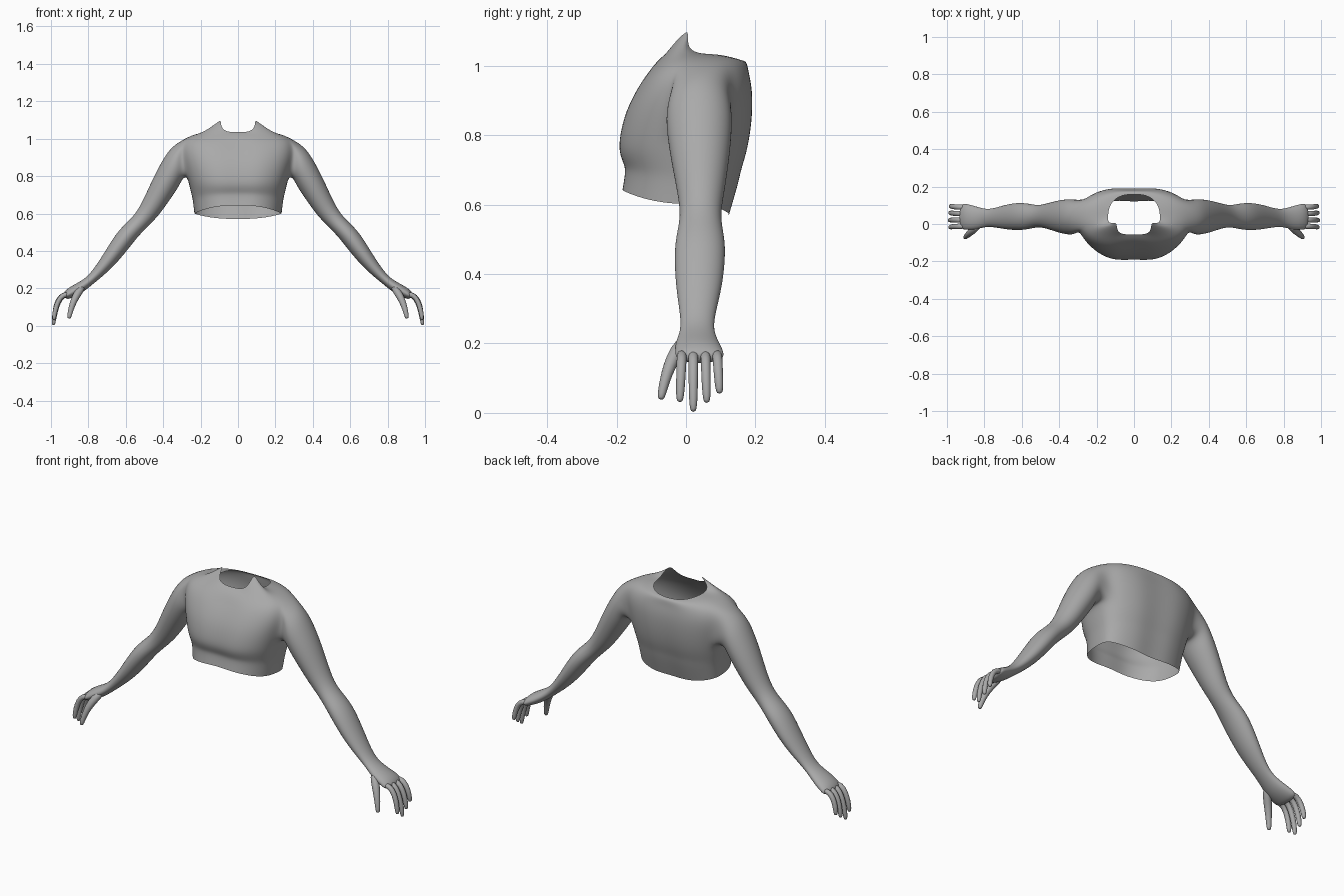
import bpy, bmesh, math
from mathutils import Vector

if "Cube" in bpy.data.objects:
    bpy.data.objects.remove(bpy.data.objects["Cube"])

skin = bpy.data.materials.new("plain grey")
skin.diffuse_color = (0.4, 0.4, 0.4, 1)
skin.use_nodes = True
skin.node_tree.nodes["Principled BSDF"].inputs["Base Color"].default_value = skin.diffuse_color


def finish(name, bm, levels):
    """Mirror a right half across x, smooth it and add the material."""
    bmesh.ops.recalc_face_normals(bm, faces=bm.faces)
    mesh = bpy.data.meshes.new(name)
    bm.to_mesh(mesh)
    bm.free()
    mesh.materials.append(skin)
    for p in mesh.polygons:
        p.use_smooth = True
    ob = bpy.data.objects.new(name, mesh)
    bpy.context.collection.objects.link(ob)
    mirror = ob.modifiers.new("mirror", 'MIRROR')
    mirror.use_clip = True
    sub = ob.modifiers.new("smooth", 'SUBSURF')
    sub.levels = sub.render_levels = levels
    return ob


def skin_rings(bm, rings, closed=True):
    """Quads between consecutive rings of vertices."""
    faces = []
    n = len(rings[0])
    for a, b in zip(rings, rings[1:]):
        faces.append([bm.faces.new((a[i], a[(i + 1) % n], b[(i + 1) % n], b[i]))
                      for i in range(n if closed else n - 1)])
    return faces


# Torso rings: half width, front y, back y, front z, side z, back z
TORSO = [(.235, -.192, .13, .645, .60, .57),
         (.243, -.183, .157, .695, .67, .66),
         (.250, -.186, .165, .715, .70, .70),
         (.262, -.203, .182, .75, .75, .75),
         (.275, -.200, .195, .80, .80, .82),
         (.295, -.182, .200, .87, .87, .89),
         (.308, -.150, .197, .93, .945, .94),
         (.285, -.122, .188, .97, 1.005, .98),
         (.215, -.088, .178, 1.01, 1.03, 1.012),
         (.140, -.058, .160, 1.035, 1.035, 1.015)]
STEPS = 12
Y0 = .03
NECK_PEAK = {2: .012, 3: .04, 4: .075, 5: .02}

bm = bmesh.new()
rings = []
for r, (w, yf, yb, zf, zs, zb) in enumerate(TORSO):
    ring = []
    for k in range(STEPS + 1):
        a = math.radians(-90 + 180 * k / STEPS)
        c, s = max(0, math.cos(a)), math.sin(a)
        x = w * c ** .8 if 0 < k < STEPS else 0
        reach = abs(s) ** .8
        y = Y0 + reach * ((yf - Y0) if s < 0 else (yb - Y0))
        z = zs + (s * s) * ((zf if s < 0 else zb) - zs)
        if k in (0, STEPS) and r < 8:        # breastbone and spine hollows
            y -= math.copysign(.012, y)
        if r == len(TORSO) - 1:              # raised collar points
            z += NECK_PEAK.get(k, 0)
            if k in (3, 4):
                x, y = .092, (-.025, .012)[k - 3]
        ring.append(bm.verts.new((x, y, z)))
    rings.append(ring)
grid = skin_rings(bm, rings, closed=False)

# Open the armhole
hole = [grid[r][k] for r in (4, 5, 6) for k in (5, 6, 7)]
bmesh.ops.delete(bm, geom=hole, context='FACES')
bm.edges.ensure_lookup_table()
rim_verts = {rings[r][k] for r in range(4, 8) for k in range(5, 9)
             if r in (4, 7) or k in (5, 8)}
rim = [e for e in bm.edges if e.is_boundary and set(e.verts) <= rim_verts]

# Arm sections: upper x, z, lower x, z, front y, back y
ARM = [(.355, .965, .295, .785, -.062, .135),
       (.405, .89, .315, .74, -.060, .137),
       (.457, .79, .36, .675, -.047, .128),
       (.505, .68, .42, .59, -.027, .113),
       (.55, .595, .475, .535, -.017, .10),
       (.617, .535, .53, .48, -.032, .114),
       (.663, .48, .575, .422, -.037, .117),
       (.72, .385, .643, .338, -.032, .107),
       (.775, .30, .715, .27, -.019, .086),
       (.815, .255, .775, .222, -.016, .08),
       (.87, .224, .83, .176, -.034, .098),
       (.915, .20, .88, .15, -.034, .112),
       (.943, .165, .917, .138, -.032, .113)]
SIDES = 12
arm = []
for xt, zt, xb, zb, yf, yb in ARM:
    ring = []
    for i in range(SIDES):
        a = 2 * math.pi * i / SIDES
        u, v = math.cos(a) / 2, math.sin(a) / 2
        ring.append(bm.verts.new(((xt + xb) / 2 + u * (xt - xb),
                                  (yf + yb) / 2 + v * (yb - yf),
                                  (zt + zb) / 2 + u * (zt - zb))))
    arm.append(ring)
skin_rings(bm, arm)
bm.faces.new(arm[-1])
first = [bm.edges.get((arm[0][i], arm[0][(i + 1) % SIDES])) for i in range(SIDES)]
bmesh.ops.bridge_loops(bm, edges=rim + first)
finish("torso_and_arms", bm, 2)


def digit(name, path, radii, sides=8):
    """Tapered tube along a path, closed at both ends."""
    bm = bmesh.new()
    pts = [Vector(p) for p in path]
    loops = []
    for i, p in enumerate(pts):
        t = (pts[min(i + 1, len(pts) - 1)] - pts[max(i - 1, 0)]).normalized()
        side = Vector((0, 1, 0))
        side = (side - t * side.dot(t)).normalized()
        up = t.cross(side)
        loops.append([bm.verts.new(p + radii[i] * (side * math.cos(a) + up * math.sin(a)))
                      for a in (2 * math.pi * j / sides for j in range(sides))])
    skin_rings(bm, loops)
    bm.faces.new(loops[0])
    bm.faces.new(loops[-1])
    finish(name, bm, 1)


# Fingers: knuckle y, tip y, tip z
for name, y, ytip, ztip in (("index_finger", -.012, -.018, .03), ("middle_finger", .021, .021, .002),
                            ("ring_finger", .056, .06, .028), ("little_finger", .09, .097, .055)):
    drop = .16 - ztip
    bend = [(.895, 0), (.935, .0), (.963, .25), (.979, .6), (.986, .88), (.987, 1)]
    path = [(x - .12 * max(0, ztip - .002) * f, y + (ytip - y) * f, .168 - f * (drop + .008))
            for x, f in bend]
    digit(name, path, (.014, .016, .015, .0145, .0125, .008))

# Thumb
digit("thumb", [(.825, .0, .215), (.855, -.027, .178), (.878, -.048, .135),
                (.893, -.062, .09), (.902, -.071, .05), (.904, -.073, .038)],
      (.018, .024, .020, .016, .013, .008))
